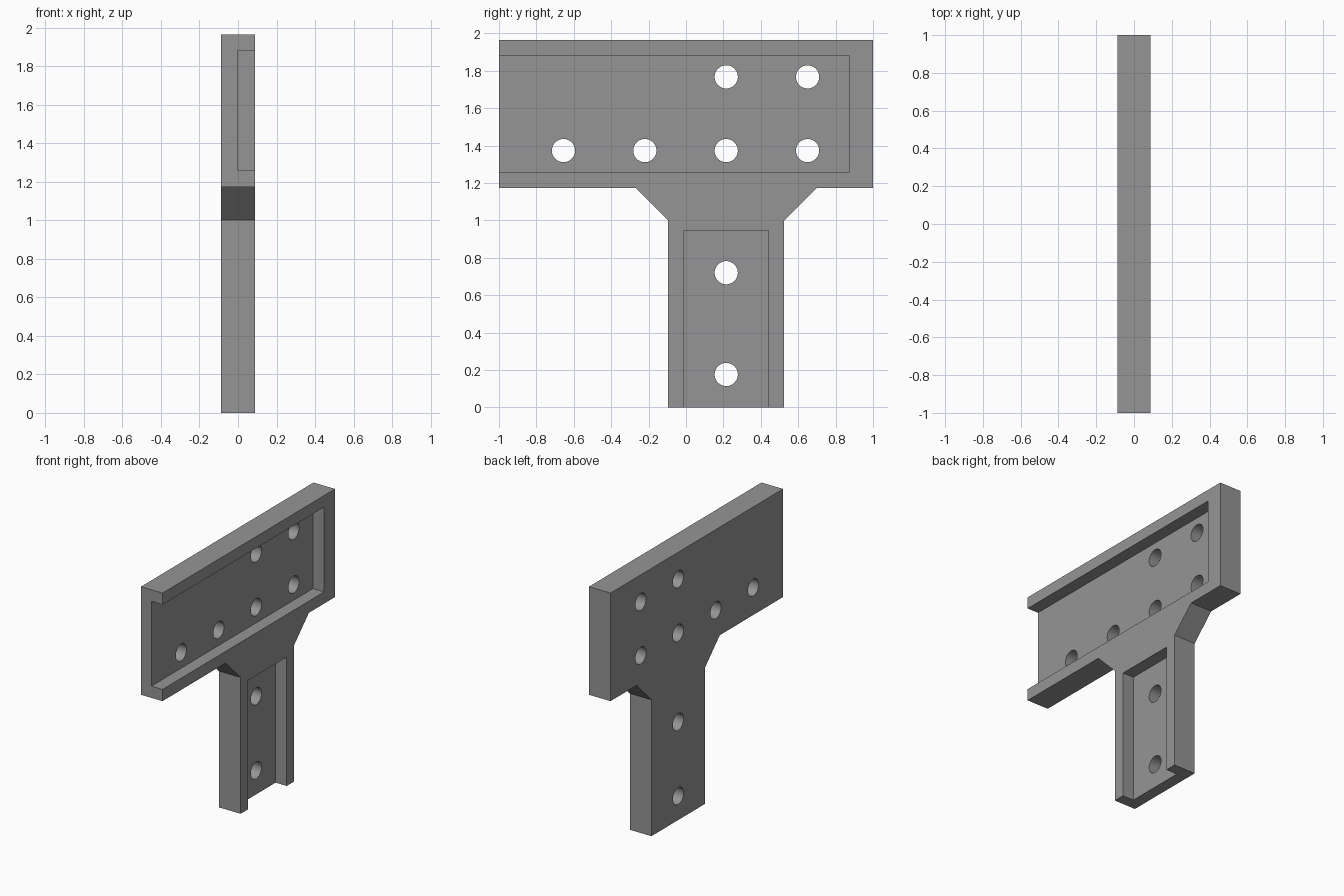
import bpy, bmesh, math
from mathutils import Matrix

if "Cube" in bpy.data.objects:
    bpy.data.objects.remove(bpy.data.objects["Cube"])

HALF = 0.0875      # half thickness of the plate
FLOOR = -0.003     # depth of the recess floors

grey = bpy.data.materials.new("grey")
grey.diffuse_color = (0.3, 0.3, 0.3, 1)
grey.use_nodes = True
grey.node_tree.nodes["Principled BSDF"].inputs["Base Color"].default_value = grey.diffuse_color


def make_object(name, bm):
    bmesh.ops.recalc_face_normals(bm, faces=bm.faces)
    mesh = bpy.data.meshes.new(name)
    bm.to_mesh(mesh)
    bm.free()
    mesh.materials.append(grey)
    obj = bpy.data.objects.new(name, mesh)
    bpy.context.collection.objects.link(obj)
    return obj


def prism(name, outline, x0, x1):
    """Extrude a (y, z) outline along x."""
    bm = bmesh.new()
    face = bm.faces.new([bm.verts.new((x0, y, z)) for y, z in outline])
    out = bmesh.ops.extrude_face_region(bm, geom=[face])
    verts = [v for v in out["geom"] if isinstance(v, bmesh.types.BMVert)]
    bmesh.ops.translate(bm, verts=verts, vec=(x1 - x0, 0, 0))
    return make_object(name, bm)


def box_outline(y0, y1, z0, z1):
    return [(y0, z0), (y1, z0), (y1, z1), (y0, z1)]


# T-shaped plate with angled gussets under the head
plate = prism("bracket_plate", [
    (-0.095, 0), (0.525, 0), (0.525, 1.0), (0.697, 1.172), (1, 1.172),
    (1, 1.965), (-1, 1.965), (-1, 1.172), (-0.267, 1.172), (-0.095, 1.0)],
    -HALF, HALF)

# Recesses, open at the front end of the head and the foot of the stem
cutters = [
    prism("head_recess_cutter", box_outline(-1.1, 0.873, 1.258, 1.88), FLOOR, 0.2),
    prism("stem_recess_cutter", box_outline(-0.01, 0.44, -0.1, 0.945), FLOOR, 0.2),
]

# Bolt holes
bm = bmesh.new()
holes = [(y, 1.373) for y in (-0.655, -0.22, 0.215, 0.65)]
holes += [(0.215, 1.767), (0.65, 1.767), (0.215, 0.72), (0.215, 0.176)]
for y, z in holes:
    bmesh.ops.create_cone(
        bm, cap_ends=True, segments=48, radius1=0.062, radius2=0.062, depth=0.6,
        matrix=Matrix.Translation((0, y, z)) @ Matrix.Rotation(math.pi / 2, 4, 'Y'))
cutters.append(make_object("bolt_hole_cutter", bm))

# Cut everything out of the plate
bpy.context.view_layer.objects.active = plate
plate.select_set(True)
for cutter in cutters:
    mod = plate.modifiers.new(cutter.name, 'BOOLEAN')
    mod.operation = 'DIFFERENCE'
    mod.solver = 'EXACT'
    mod.object = cutter
    bpy.ops.object.modifier_apply(modifier=mod.name)
    bpy.data.objects.remove(cutter)

bpy.ops.object.shade_smooth_by_angle(angle=math.radians(30))
